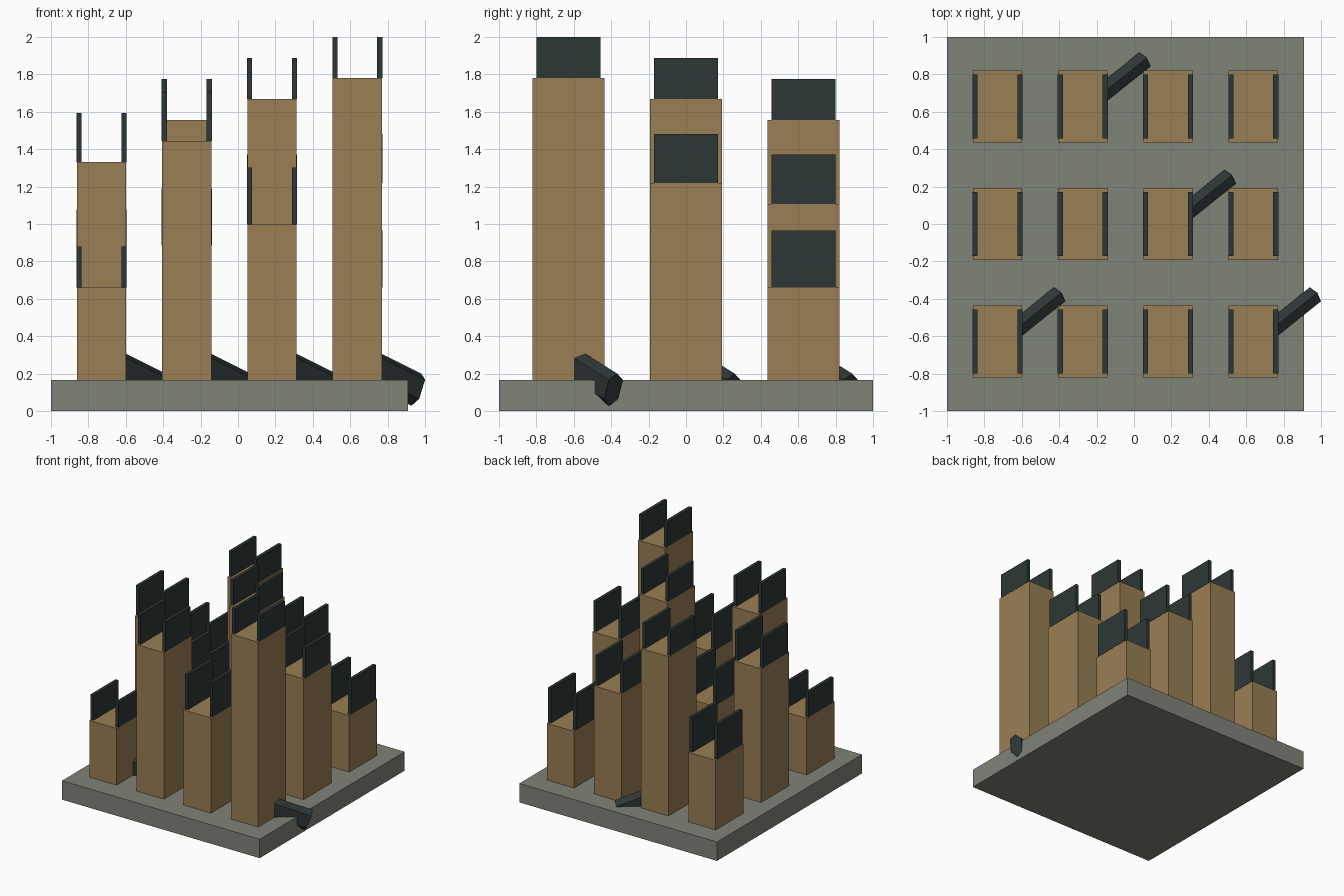
import bpy
from mathutils import Vector

if "Cube" in bpy.data.objects:
    bpy.data.objects.remove(bpy.data.objects["Cube"])


def material(name, rgb):
    m = bpy.data.materials.new(name)
    m.diffuse_color = (*rgb, 1)
    m.use_nodes = True
    m.node_tree.nodes["Principled BSDF"].inputs["Base Color"].default_value = m.diffuse_color
    return m


TAN = material("tan", (0.32, 0.21, 0.088))
GREY = material("grey stone", (0.216, 0.228, 0.19))
DARK = material("dark slate", (0.027, 0.037, 0.037))


def mesh_object(name, verts, faces, mat):
    me = bpy.data.meshes.new(name)
    me.from_pydata(verts, [], faces)
    me.materials.append(mat)
    ob = bpy.data.objects.new(name, me)
    bpy.context.collection.objects.link(ob)
    return ob


def prism(name, ring, offset, mat):
    """Sweep a closed ring of points (counter-clockwise about offset) along offset."""
    n = len(ring)
    verts = [Vector(p) for p in ring] + [Vector(p) + Vector(offset) for p in ring]
    faces = [tuple(reversed(range(n))), tuple(range(n, 2 * n))]
    faces += [(i, (i + 1) % n, n + (i + 1) % n, n + i) for i in range(n)]
    return mesh_object(name, verts, faces, mat)


def box(name, x0, x1, y0, y1, z0, z1, mat):
    ring = [(x0, y0, z0), (x1, y0, z0), (x1, y1, z0), (x0, y1, z0)]
    return prism(name, ring, (0, 0, z1 - z0), mat)


# Ground slab
BASE = 0.165
box("base_slab", -1, 0.91, -1, 1, 0, BASE, GREY)

# Leaning six-sided beam: axis, sideways and upward directions of its section
axis = Vector((0.727, 0.582, -0.364)).normalized()
side = Vector((0.625, -0.781, 0)).normalized()
up = side.cross(axis)
if up.z < 0:
    up = -up
SECTION = [(0, 0.085), (-0.048, 0.05), (-0.048, -0.06),
           (0, -0.1), (0.048, -0.06), (0.048, 0.05)]


def beam(name, cx, cy):
    end = Vector((cx + 0.318, cy + 0.241, 0.121))
    start = end - axis * 0.33
    ring = [start + side * u + up * v for u, v in SECTION]
    # keep the winding outward
    if (ring[1] - ring[0]).cross(ring[2] - ring[1]).dot(axis) < 0:
        ring.reverse()
    prism(name, ring, axis * 0.33, DARK)


# Grid of towers, each with two upright plates; every third one has a beam
HW, HD = 0.132, 0.193
for j in range(3):
    for i in range(4):
        cx, cy = -0.73 + i * 0.456, -0.628 + j * 0.628
        top = 0.66 + 0.112 * ((7 * i + 6 * j) % 11)
        kind = (i + j) % 3
        tag = f"{i}_{j}"
        box("tower_" + tag, cx - HW, cx + HW, cy - HD, cy + HD, BASE, top, TAN)
        plate_top = top + 0.22 + 0.0425 * kind
        for s, label in ((-1, "left"), (1, "right")):
            px = cx + s * (HW - 0.012)
            box(f"{label}_plate_{tag}", px - 0.014, px + 0.014,
                cy - 0.172, cy + 0.172, top, plate_top, DARK)
        if kind == 0:
            beam("beam_" + tag, cx, cy)
